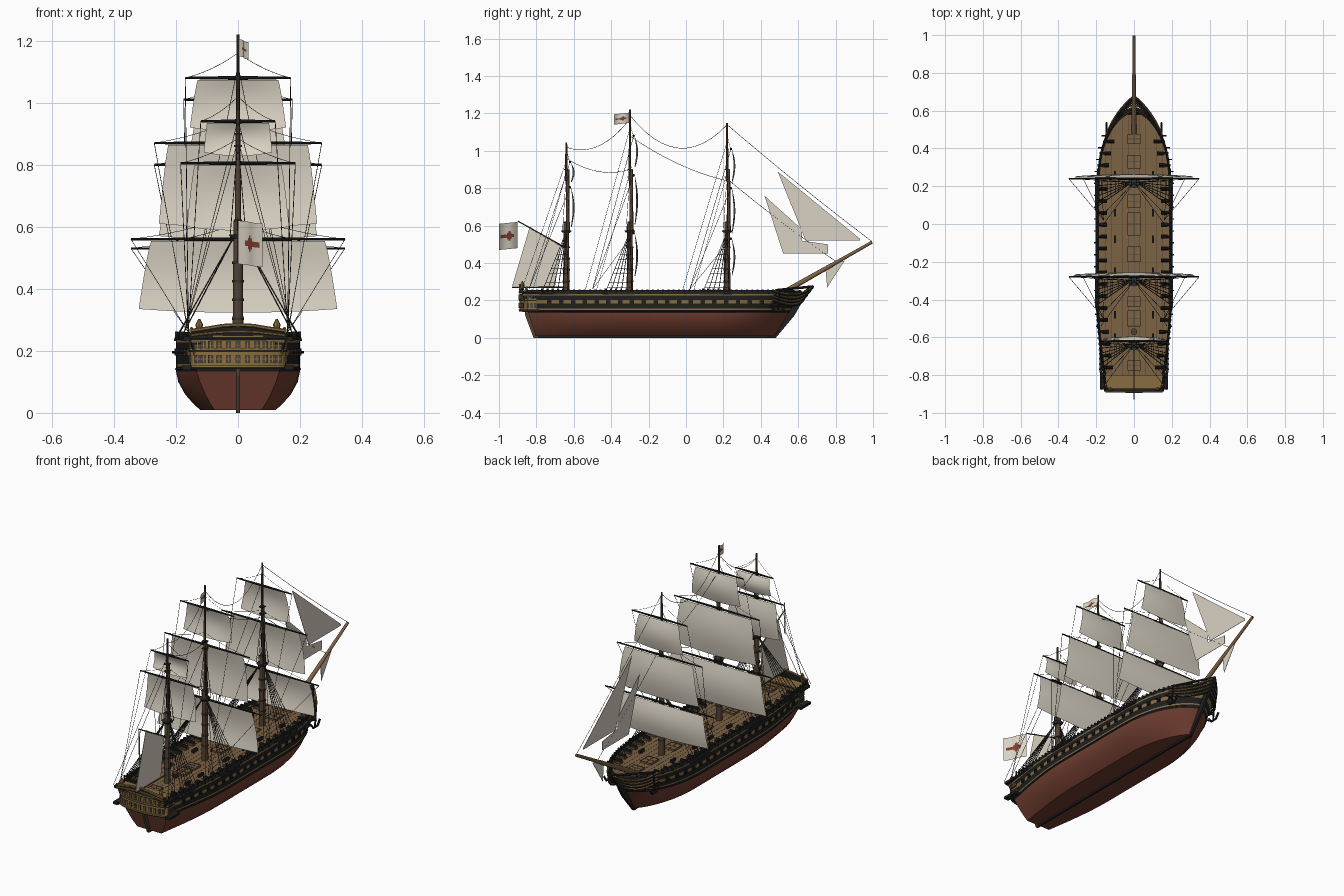
import bpy, bmesh, math
from mathutils import Vector, Matrix

cube = bpy.data.objects.get("Cube")
if cube:
    bpy.data.objects.remove(cube)


def material(name, r, g, b):
    m = bpy.data.materials.new(name)
    m.use_nodes = True
    m.diffuse_color = (r, g, b, 1)
    bsdf = m.node_tree.nodes["Principled BSDF"]
    bsdf.inputs["Base Color"].default_value = (r, g, b, 1)
    bsdf.inputs["Roughness"].default_value = 0.8
    return m


RED = material("hull red", .165, .048, .031)
BLACK = material("tarred black", .014, .014, .014)
OCHRE = material("ochre trim", .25, .155, .05)
DECK = material("deck wood", .2, .122, .058)
MAST = material("mast brown", .085, .054, .03)
SAIL = material("sail canvas", .7, .65, .55)
CREST = material("flag red", .22, .05, .03)
ROPE = material("rope dark", .03, .028, .026)
GLASS = material("window dark", .06, .05, .035)


def finish(name, bm, *mats, smooth=False):
    mesh = bpy.data.meshes.new(name)
    bm.to_mesh(mesh)
    bm.free()
    ob = bpy.data.objects.new(name, mesh)
    bpy.context.collection.objects.link(ob)
    for m in mats:
        mesh.materials.append(m)
    if smooth:
        bpy.ops.object.select_all(action='DESELECT')
        ob.select_set(True)
        bpy.context.view_layer.objects.active = ob
        bpy.ops.object.shade_smooth_by_angle(angle=math.radians(40))
    return ob


def rod(bm, a, b, r1, r2=None, n=8):
    a, b = Vector(a), Vector(b)
    d = b - a
    mat = Matrix.Translation((a + b) / 2) @ d.to_track_quat('Z', 'Y').to_matrix().to_4x4()
    bmesh.ops.create_cone(bm, cap_ends=True, segments=n, radius1=r1,
                          radius2=r1 if r2 is None else r2, depth=d.length, matrix=mat)


def box(bm, c, s):
    bmesh.ops.create_cube(bm, size=1, matrix=Matrix.Translation(c) @ Matrix.Diagonal((*s, 1)))


def prism(bm, pts, place, lo, hi):
    rings = [[bm.verts.new(place(p, q, d)) for p, q in pts] for d in (lo, hi)]
    bm.faces.new(rings[0])
    bm.faces.new(rings[1][::-1])
    for i in range(len(pts)):
        j = (i + 1) % len(pts)
        bm.faces.new((rings[0][j], rings[0][i], rings[1][i], rings[1][j]))
    bmesh.ops.recalc_face_normals(bm, faces=bm.faces)


def side(p, q, d): return (d, p, q)
def back(p, q, d): return (p, d, q)
def flat(p, q, d): return (p, q, d)


def path(bm, pts, r, n=4):
    for a, b in zip(pts, pts[1:]):
        rod(bm, a, b, r, n=n)


def sag(a, b, drop, n=12):
    a, b = Vector(a), Vector(b)
    return [a.lerp(b, i / n) - Vector((0, 0, 4 * drop * i / n * (1 - i / n))) for i in range(n + 1)]


def grid(bm, nu, nv, fn, rule=None):
    rows = [[bm.verts.new(fn(i / nu, j / nv)) for i in range(nu + 1)] for j in range(nv + 1)]
    for j in range(nv):
        for i in range(nu):
            f = bm.faces.new((rows[j][i], rows[j][i + 1], rows[j + 1][i + 1], rows[j + 1][i]))
            if rule:
                f.material_index = rule((i + .5) / nu, (j + .5) / nv)


# Hull form: half width at a given length and height
def stern_y(z): return -.80 - .32 * z
def bow_y(z): return .47 + .6 * z


def beam(y, z):
    w = .2 - .09 * max(0, 1 - z / .14) ** 2
    k = min(1, z / .2)
    if y < -.35:
        sf = .62 + .9 * max(0, z - .08)
        v = max(0, (y - stern_y(z)) / (-.35 - stern_y(z)))
        return w * (sf + (1 - sf) * math.sin(v * math.pi / 2))
    u = min(1, max(0, (y - .1) / (bow_y(z) - .1)))
    return w * (1 - u ** (2 + .8 * k)) ** (.8 - .2 * k)


# Hull shell with bands of colour by height
levels = [.01, .03, .06, .1, .134, .15, .157, .185, .203, .227, .235, .25]
bands = [0, 0, 0, 0, 1, 2, 1, 2, 1, 2, 1]
N = 36
bm = bmesh.new()
loops = []
for z in levels:
    ys = [stern_y(z) + (bow_y(z) - stern_y(z)) * math.sin(i / N * math.pi / 2) for i in range(N + 1)]
    pts = [(beam(y, z), y, z) for y in ys] + [(-beam(y, z), y, z) for y in ys[-2::-1]]
    loops.append([bm.verts.new(p) for p in pts])
bm.faces.new(loops[0])
for lo, hi, band in zip(loops, loops[1:], bands):
    for i in range(len(lo)):
        j = (i + 1) % len(lo)
        bm.faces.new((lo[i], lo[j], hi[j], hi[i])).material_index = band
bmesh.ops.recalc_face_normals(bm, faces=bm.faces)
hull = finish("hull", bm, RED, BLACK, OCHRE, smooth=True)
mod = hull.modifiers.new("planking", 'SOLIDIFY')
mod.thickness = .01

# Deck, hatches and deck fittings
bm = bmesh.new()
ys = [stern_y(.22) + .01 + i * .02 for i in range(74)]
ys = [y for y in ys if y < bow_y(.22) - .01]
outline = [(beam(y, .222) - .004, y) for y in ys] + [(.004 - beam(y, .222), y) for y in ys[::-1]]
prism(bm, outline, flat, .216, .222)
HATCHES = ((-.75, .05), (-.5, .08), (-.41, .05), (-.16, .08), (0, .12), (.12, .07), (.33, .07), (.45, .05))
for y, l in HATCHES:
    box(bm, (0, y, .225), (.07, l, .012))
finish("deck_and_hatches", bm, DECK)
bm = bmesh.new()
for y, l in HATCHES:
    for x in (-.032, 0, .032):
        box(bm, (x, y, .2315), (.003, l, .002))
    for e in (-.5, 0, .5):
        box(bm, (0, y + e * l, .2315), (.07, .003, .002))
rod(bm, (0, -.57, .22), (0, -.57, .25), .012, .018, 10)
for i in range(-5, 6):
    x = i * .03
    yy = [y for y in ys if beam(y, .222) > abs(x) + .012]
    box(bm, (x, (yy[0] + yy[-1]) / 2, .2222), (.002, yy[-1] - yy[0], .001))
finish("hatch_bars_seams_and_capstan", bm, MAST)

# Guns, gun ports, rail posts and cap rail
guns, carts, ports, rails = (bmesh.new() for _ in range(4))
for s in (-1, 1):
    for i in range(20):
        y = -.76 + i * .063
        b = beam(y, .24)
        rod(guns, (s * (b - .055), y, .239), (s * (b + .004), y, .241), .009, .006)
        box(carts, (s * (b - .04), y, .229), (.035, .022, .014))
        box(ports, (s * beam(y + .03, .196), y + .03, .196), (.008, .024, .022))
        rod(guns, (s * (b - .01), y + .03, .196), (s * (b + .012), y + .03, .196), .004, n=6)
    for i in range(50):
        y = -.85 + i * .028
        box(rails, (s * (beam(y, .25) - .007), y, .253), (.014, .01, .014))
    path(rails, [(s * (beam(y, .25) - .006), y, .25) for y in ys], .006)
    path(rails, [(s * beam(y, .142), y, .142) for y in ys if y < .53], .004)
    for y in (-.6, -.48, -.25, -.08, .06, .26):
        box(rails, (s * .1, y, .23), (.012, .04, .016))
finish("cannons", guns, BLACK, smooth=True)
finish("gun_carriages", carts, MAST)
finish("gun_ports", ports, BLACK)
finish("rails_posts_and_bitts", rails, BLACK)

# Keel, stem and rudder
bm = bmesh.new()
box(bm, (0, -.165, .006), (.012, 1.28, .012))
prism(bm, [(.46, 0), (.48, 0), (.58, .12), (.62, .19), (.68, .265), (.67, .28), (.6, .23), (.55, .14)],
      side, -.007, .007)
finish("keel_and_stem", bm, BLACK)
bm = bmesh.new()
prism(bm, [(-.79, 0), (-.815, 0), (-.86, .12), (-.86, .15), (-.83, .15)], side, -.007, .007)
finish("rudder", bm, MAST)

# Head rails and anchors at the bow
gold, dark = bmesh.new(), bmesh.new()
for s in (-1, 1):
    for k in range(4):
        a, c, e = (Vector(p) for p in ((s * .15, .47, .252 - .016 * k), (s * .1, .6, .205 - .018 * k),
                                       (0, .68 - .015 * k, .278 - .02 * k)))
        pts = [a.lerp(c, t / 8).lerp(c.lerp(e, t / 8), t / 8) for t in range(9)]
        path(gold, pts, .004)
        path(dark, [p - Vector((s * .003, 0, .008)) for p in pts], .005)
    rod(dark, (s * .14, .48, .255), (0, .68, .275), .007, n=6)
    rod(dark, (s * .145, .5, .25), (s * .145, .49, .14), .005, n=6)
    path(dark, [(s * .145, .455, .17), (s * .145, .475, .145), (s * .145, .515, .145),
                (s * .145, .535, .175)], .006, 6)
finish("gilded_head_rails", gold, OCHRE)
finish("head_rails_and_anchors", dark, BLACK)

# Stern gallery on a curved plan, with windows, quarter galleries, taffrail and lanterns
gold, dark, glass = bmesh.new(), bmesh.new(), bmesh.new()


def counter(w, bulge):
    arc = [(w * math.sin(t * .2), -.84 - bulge * math.cos(t * .2)) for t in range(-7, 8)]
    return arc + [(w, -.8), (-w, -.8)]


prism(gold, counter(.155, .05), flat, .15, .235)
for z in (.142, .197, .238):
    prism(dark, counter(.16, .054), flat, z, z + .006)
    prism(gold, counter(.159, .056), flat, z + .006, z + .011)
prism(dark, [(-.16, .24), (.16, .24), (.15, .262), (.06, .276), (-.06, .276), (-.15, .262)], back, -.888, -.872)
for s in (-1, 1):
    path(gold, [(s * .15, -.888, .265), (s * .09, -.888, .274), (s * .05, -.888, .281), (0, -.888, .284)], .006, 6)
    path(gold, [(s * .15, -.889, .25), (s * .06, -.889, .26), (0, -.889, .262)], .004, 6)
for i in range(-5, 6):
    t = i * .2
    x, y = .156 * math.sin(t), -.841 - .05 * math.cos(t)
    for z in (.174, .218):
        box(glass, (x, y, z), (.017, .005, .026))
        box(gold, (x, y - .002, z), (.003, .005, .026))
        box(gold, (x, y - .002, z), (.017, .005, .003))
for s in (-1, 1):
    box(dark, (s * .165, -.83, .146), (.03, .09, .014))
    box(dark, (s * .163, -.83, .24), (.025, .09, .012))
    for y in (-.845, -.825, -.807):
        for z in (.174, .218):
            box(glass, (s * .155, y, z), (.006, .011, .026))
    rod(gold, (s * .125, -.875, .255), (s * .125, -.875, .285), .008, .012)
    rod(gold, (s * .125, -.875, .285), (s * .125, -.875, .303), .012, .003)
    rod(gold, (s * .15, -.86, .24), (s * .15, -.85, .275), .009, .005)
finish("stern_gallery", gold, OCHRE)
finish("stern_mouldings", dark, BLACK)
finish("stern_windows", glass, GLASS)

# Masts, yards, square sails and standing rigging
masts, tops, yards, sails, ropes = (bmesh.new() for _ in range(5))


def square_sail(y, zt, zb, wt, wb):
    def pt(u, v):
        x = 2 * u - 1
        puff = .02 * math.sin(math.pi * min(1, v * .9 + .05)) * (1 - .5 * x * x)
        return (x * (wt + (wb - wt) * v ** .8), y + puff, zt + (zb - zt) * v - .012 * v * v * (1 - x * x))
    grid(sails, 10, 8, pt)


# each sail: yard height, yard half length, sail foot height, head and foot half widths
RIG = [
    (.22, 1.15, [(.53, .345, .345, .28, .315), (.80, .27, .57, .215, .255), (1.01, .175, .84, .125, .155)]),
    (-.30, 1.22, [(.56, .345, .335, .28, .32), (.87, .27, .61, .225, .255), (1.08, .17, .92, .13, .155)]),
    (-.64, 1.045, [(.805, .185, .6, .14, .165), (.94, .12, .84, .1, .11)]),
]
for y, top, spars in RIG:
    rod(masts, (0, y, .2), (0, y, .62), .018, .014, 12)
    rod(masts, (0, y + .008, .56), (0, y + .008, .9), .011, .008, 10)
    rod(masts, (0, y, .84), (0, y, top), .007, .005)
    rod(tops, (0, y, .563), (0, y, .575), .022, .03, 12)
    for z in (.62, .86, .9):
        box(tops, (0, y, z), (.026, .026, .006))
    for z in (.3, .36, .42, .48):
        rod(tops, (0, y, z), (0, y, z + .008), .019, n=12)
    for zt, half, zb, wt, wb in spars:
        for s in (-1, 1):
            rod(yards, (0, y + .02, zt), (s * half, y + .02, zt), .0065, .0035)
            path(ropes, sag((0, y, min(zt + .08, top - .01)), (s * half, y + .02, zt), .01, 6), .0008)
            rod(ropes, (s * half, y + .02, zt), (s * .16, y - .2, .26), .0012, n=4)
        square_sail(y + .024, zt - .006, zb, wt, wb)
    for s in (-1, 1):
        feet = [Vector((s * (beam(y, .25) - .002), y + .01 - .028 * i, .245)) for i in range(6)]
        head = Vector((s * .012, y, .57))
        for f in feet:
            rod(ropes, f, head, .002, n=4)
            rod(tops, f, f + Vector((0, 0, .018)), .005, n=6)
        for i in range(1, 12):
            rod(ropes, feet[0].lerp(head, i / 13), feet[-1].lerp(head, i / 13), .0009, n=4)
        box(tops, (s * beam(y - .06, .24), y - .06, .235), (.014, .17, .006))
        for d in (-.02, 0, .02):
            rod(ropes, (s * .025, y + d, .575), (0, y, .88), .0013, n=4)
        for z, d in ((top - .1, .24), (.88, .18)):
            rod(ropes, (0, y, z), (s * .175, y - d, .25), .0012, n=4)

# Stays hanging between the masts and out to the bowsprit
for a, b, drop in (((0, -.3, 1.19), (0, .22, 1.14), .15), ((0, -.3, 1.08), (0, .22, .84), .03),
                   ((0, -.64, 1.02), (0, -.3, 1.17), .07), ((0, -.64, .96), (0, -.3, .9), .04),
                   ((0, .22, 1.14), (0, .995, .515), .01), ((0, .22, .85), (0, .8, .41), .01)):
    path(ropes, sag(a, b, drop), .0012)
finish("masts", masts, MAST, smooth=True)
finish("mast_tops_and_channels", tops, ROPE)
finish("yards", yards, BLACK, smooth=True)
finish("square_sails", sails, SAIL, smooth=True)
finish("rigging", ropes, ROPE)

# Bowsprit, spanker gaff and boom
bm = bmesh.new()
rod(bm, (0, .48, .22), (0, .78, .39), .014, .011, 10)
rod(bm, (0, .76, .379), (0, .995, .512), .01, .008, 10)
finish("bowsprit", bm, DECK, smooth=True)
bm = bmesh.new()
rod(bm, (0, -.65, .485), (0, -.9, .625), .004, .003)
rod(bm, (0, -.65, .27), (0, -.93, .27), .004, .003)
finish("spanker_spars", bm, MAST, smooth=True)

# Fore and aft sails
bm = bmesh.new()
for shape in ([(.49, .89), (.93, .53), (.93, .52), (.64, .52)], [(.42, .76), (.62, .58), (.62, .52), (.76, .5),
              (.76, .45), (.52, .45)], [(.745, .375), (.85, .415), (.755, .27)],
              [(-.835, .595), (-.67, .49), (-.7, .275), (-.93, .275)]):
    prism(bm, shape, side, -.001, .001)
finish("jibs_and_spanker", bm, SAIL)


# Flags with a red cross and diamond
def flag(name, y, z, length, height, sway):
    bm = bmesh.new()
    grid(bm, 24, 16, lambda u, v: (sway * u + .006 * math.sin(u * 6), y - length * u, z - height * v - .01 * u),
         lambda u, v: int(abs(u - .45) + abs(v - .5) < .22 or (abs(v - .5) < .07 and .2 < u < .9)))
    finish(name, bm, SAIL, CREST, smooth=True)


flag("stern_flag", -.9, .62, .1, .14, .08)
flag("mast_flag", -.3, 1.205, .085, .055, .035)
